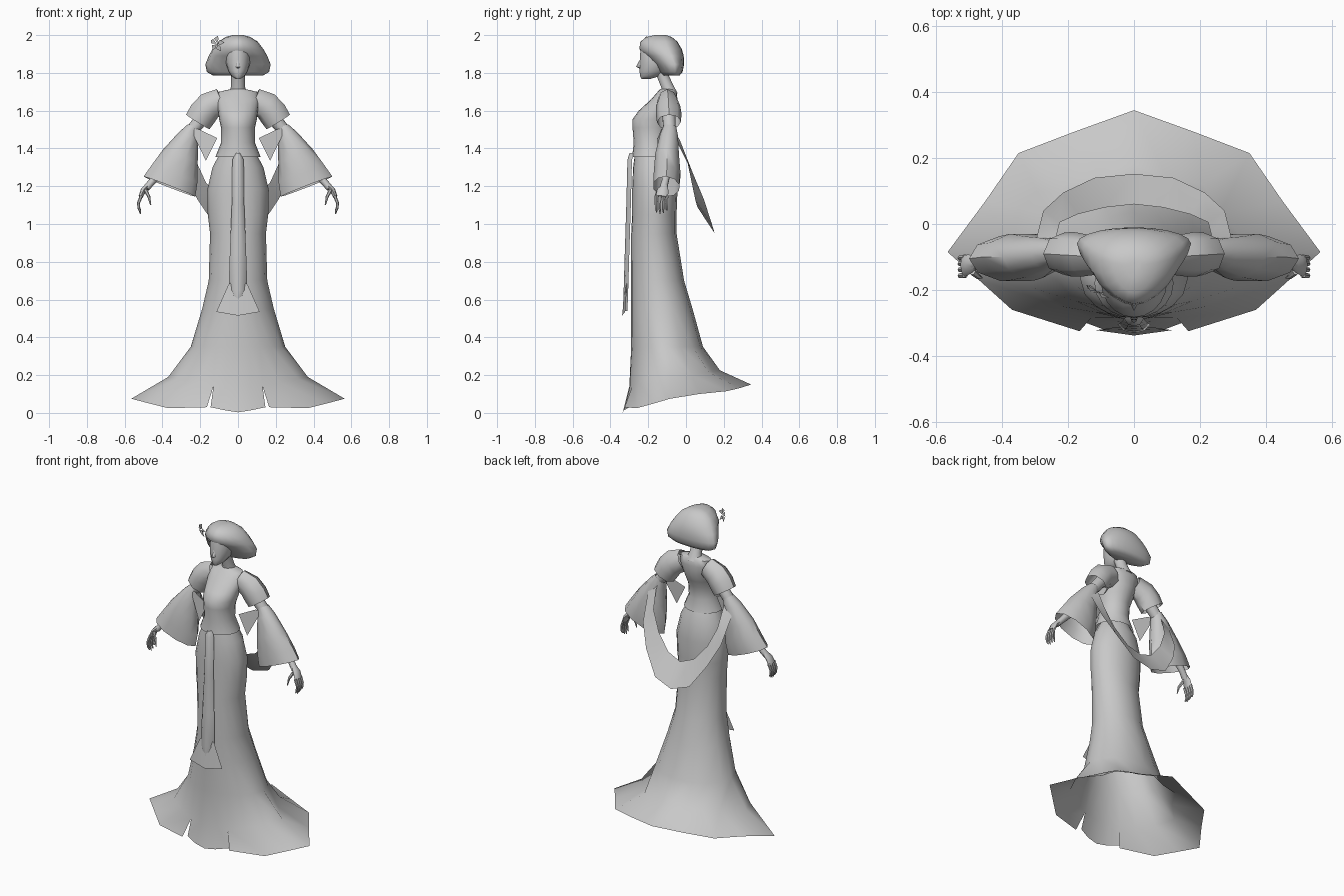
import bpy, bmesh, math
from mathutils import Vector

cloth = bpy.data.materials.new("plain_grey")
cloth.diffuse_color = (0.58, 0.58, 0.58, 1)


def make(name, verts, faces, mirror=False, angle=50):
    me = bpy.data.meshes.new(name)
    me.from_pydata([tuple(v) for v in verts], [], faces)
    bm = bmesh.new()
    bm.from_mesh(me)
    bmesh.ops.remove_doubles(bm, verts=bm.verts, dist=0.0005)
    bmesh.ops.recalc_face_normals(bm, faces=bm.faces)
    bm.to_mesh(me)
    bm.free()
    me.materials.append(cloth)
    ob = bpy.data.objects.new(name, me)
    bpy.context.collection.objects.link(ob)
    bpy.ops.object.select_all(action='DESELECT')
    ob.select_set(True)
    bpy.context.view_layer.objects.active = ob
    bpy.ops.object.shade_smooth_by_angle(angle=math.radians(angle))
    if mirror:
        m = ob.modifiers.new("mirror", 'MIRROR')
        m.merge_threshold = 0.001
    return ob


def grid(rows, closed, caps=False, skip=()):
    """Quads between rows of points; skip lists (row, column) gaps."""
    n = len(rows[0])
    faces = []
    for r in range(len(rows) - 1):
        for c in range(n if closed else n - 1):
            if (r, c) not in skip:
                d = (c + 1) % n
                faces.append((r*n + c, r*n + d, (r+1)*n + d, (r+1)*n + c))
    if caps:
        faces += [tuple(range(n)), tuple(range((len(rows)-1)*n, len(rows)*n))]
    return [p for row in rows for p in row], faces


def section(z, hx, yf, yb, angles, pivot=0.5, power=1.0):
    """Oval at height z; angle 0 is the front, pivot places the widest point."""
    yp = yf + (yb - yf) * pivot
    pts = []
    for a in angles:
        s, c = math.sin(math.radians(a)), math.cos(math.radians(a))
        e = power if c > 0 else 1.0
        y = yp - c * (yp - yf) if c > 0 else yp - c * (yb - yp)
        pts.append((hx * math.copysign(abs(s) ** e, s), y, z))
    return pts


def loft(name, table, n=20, pivot=0.5, power=1.0, caps=True, angle=50):
    ang = [360 * i / n for i in range(n)]
    rows = [section(*t, ang, pivot, power) for t in table]
    return make(name, *grid(rows, True, caps), angle=angle)


def tube(name, path, radii, n=10, mirror=True, caps=True, angle=50):
    """Tube along a path; each radius is (in the xz plane, along y)."""
    pts = [Vector(p) for p in path]
    rows = []
    for i, p in enumerate(pts):
        t = (pts[min(i+1, len(pts)-1)] - pts[max(i-1, 0)]).normalized()
        u = t.cross(Vector((0, 1, 0))).normalized()
        v = u.cross(t)
        ru, rv = radii[i]
        rows.append([p + u*ru*math.cos(2*math.pi*k/n) + v*rv*math.sin(2*math.pi*k/n)
                     for k in range(n)])
    return make(name, *grid(rows, True, caps), mirror=mirror, angle=angle)


# Bodice with a narrow waist and a flared lower edge
loft("bodice", [
    (1.715, .035, -.135, -.06), (1.70, .10, -.15, -.05), (1.66, .115, -.185, -.045),
    (1.60, .105, -.25, -.05), (1.555, .10, -.283, -.065), (1.51, .09, -.283, -.085),
    (1.43, .09, -.277, -.095), (1.355, .12, -.285, -.075)], caps=False)

# Skirt: fitted rows, then a flared hem with a slit on each side of the front panel
cols = [0, 14, 28, 28, 45, 67, 90, 112, 135, 157, 180]
skirt_rows = [section(*t, cols) for t in [
    (1.375, .095, -.27, -.09), (1.30, .135, -.28, -.06), (1.18, .163, -.285, -.045),
    (1.05, .16, -.285, -.05), (.95, .148, -.29, -.05), (.70, .155, -.29, -.01),
    (.55, .19, -.29, .035), (.35, .25, -.29, .09)]]
skirt_rows.append([
    (0, -.30, .14), (.065, -.297, .14), (.13, -.285, .14), (.13, -.285, .14),
    (.22, -.25, .16), (.32, -.19, .18), (.37, -.08, .19), (.26, .03, .20),
    (.21, .12, .215), (.10, .14, .22), (0, .18, .225)])
skirt_rows.append([
    (0, -.335, .003), (.07, -.328, .014), (.145, -.30, .03), (.165, -.325, .03),
    (.37, -.26, .025), (.47, -.17, .05), (.565, -.085, .075), (.45, .07, .10),
    (.35, .215, .115), (.18, .28, .13), (0, .345, .15)])
make("skirt", *grid(skirt_rows, False, skip={(8, 2)}), mirror=True)

# Hanging front sash: rounded strip with a flared tail behind its point
strip = [[(0, y - .012, z), (w * .6, y - .006, z), (w, y + .012, z)] for z, w, y in [
    (1.375, .012, -.287), (1.34, .03, -.298), (1.10, .033, -.304),
    (.85, .043, -.312), (.65, .05, -.318), (.54, .003, -.322)]]
make("front_sash", *grid(strip, False), mirror=True)
make("sash_tail", [(0, -.318, .72), (.05, -.312, .68), (.115, -.322, .535), (0, -.338, .515)],
     [(0, 1, 2, 3)], mirror=True)

# Neck and face
tube("neck", [(0, -.085, 1.68), (0, -.10, 1.73), (0, -.125, 1.79), (0, -.13, 1.84)],
     [(.05, .045), (.036, .033), (.036, .032), (.036, .036)], mirror=False)
loft("face", [
    (1.768, .012, -.235, -.19), (1.782, .033, -.243, -.14), (1.81, .052, -.246, -.10),
    (1.85, .063, -.244, -.08), (1.90, .066, -.243, -.07), (1.95, .05, -.235, -.08)], n=16)
make("nose", [(0, -.242, 1.875), (0, -.264, 1.832), (.012, -.24, 1.828), (0, -.243, 1.822)],
     [(0, 1, 2), (1, 3, 2)], mirror=True)

# Wide bobbed hair, pointed toward the brow
loft("hair", [
    (2.0, .025, -.165, -.105), (1.99, .065, -.21, -.075), (1.965, .105, -.242, -.045),
    (1.925, .135, -.247, -.022), (1.89, .155, -.215, -.012), (1.845, .173, -.165, -.01),
    (1.805, .165, -.14, -.018), (1.785, .13, -.12, -.035)], pivot=.68, power=1.25)

# Hair flower: a fan of petals around a centre
fv, ff = [], []
cen = Vector((-.105, -.195, 1.95))
ax_u, ax_v, out = Vector((.8, -.5, .2)), Vector((-.2, 0, .95)), Vector((-.5, -.7, .3))
for k in range(5):
    b = len(fv)
    for da, r, h in ((0, .004, .012), (-.5, .03, .022), (0, .045, .01), (.5, .03, .022)):
        t = k * 2 * math.pi / 5 + da
        fv.append(cen + ax_u*r*math.cos(t) + ax_v*r*math.sin(t) + out*h)
    ff.append((b, b+1, b+2, b+3))
make("hair_flower", fv, ff)

# Shoulder puffs
tube("shoulder_puff", [(.085, -.10, 1.655), (.15, -.095, 1.625), (.185, -.092, 1.585),
                       (.213, -.09, 1.54)],
     [(.065, .05), (.075, .064), (.077, .068), (.073, .064)], n=8, caps=False)

# Arms, from shoulder to wrist
tube("arm", [(.11, -.095, 1.65), (.19, -.09, 1.56), (.255, -.085, 1.48), (.36, -.095, 1.33),
             (.455, -.11, 1.225), (.485, -.12, 1.19)],
     [(.045, .04), (.036, .036), (.033, .033), (.028, .028), (.019, .019), (.018, .021)])

# Bell sleeves with an open cuff
tube("bell_sleeve", [(.238, -.085, 1.515), (.262, -.09, 1.465), (.305, -.10, 1.36),
                     (.337, -.10, 1.265), (.363, -.105, 1.198)],
     [(.03, .035), (.055, .05), (.098, .066), (.13, .074), (.147, .072)], caps=False)

# Hands: palm, four fingers and a thumb
tube("palm", [(.475, -.115, 1.205), (.50, -.122, 1.18), (.515, -.128, 1.145)],
     [(.015, .018), (.015, .03), (.012, .033)], n=8)
for i in range(4):
    y = -.155 + i * .018
    drop = (.01, 0, .005, .02)[i]
    tube(f"finger_{i+1}", [(.512, y, 1.15), (.527, y - .002, 1.11),
                           (.524, y - .002, 1.08), (.515, y, 1.053 + drop)],
         [(.009, .009), (.008, .008), (.007, .007), (.003, .003)], n=6)
tube("thumb", [(.49, -.145, 1.18), (.472, -.16, 1.145), (.462, -.163, 1.10)],
     [(.01, .01), (.008, .008), (.003, .003)], n=6)

# Long ribbon draped from the elbows behind the back
inner = [(.235, -.09, 1.53), (.235, -.035, 1.45), (.225, .005, 1.34), (.17, .03, 1.22),
         (.09, .05, 1.125), (0, .06, 1.09)]
outer = [(.275, -.10, 1.51), (.295, -.04, 1.42), (.275, .04, 1.26), (.215, .095, 1.13),
         (.12, .14, .99), (0, .152, .95)]
make("back_ribbon", *grid([inner, outer], False), mirror=True, angle=70)

# Short ribbon end in front of each elbow
make("ribbon_end", [(.25, -.12, 1.50), (.215, -.13, 1.505), (.11, -.15, 1.455), (.17, -.15, 1.335)],
     [(0, 1, 2, 3)], mirror=True)
